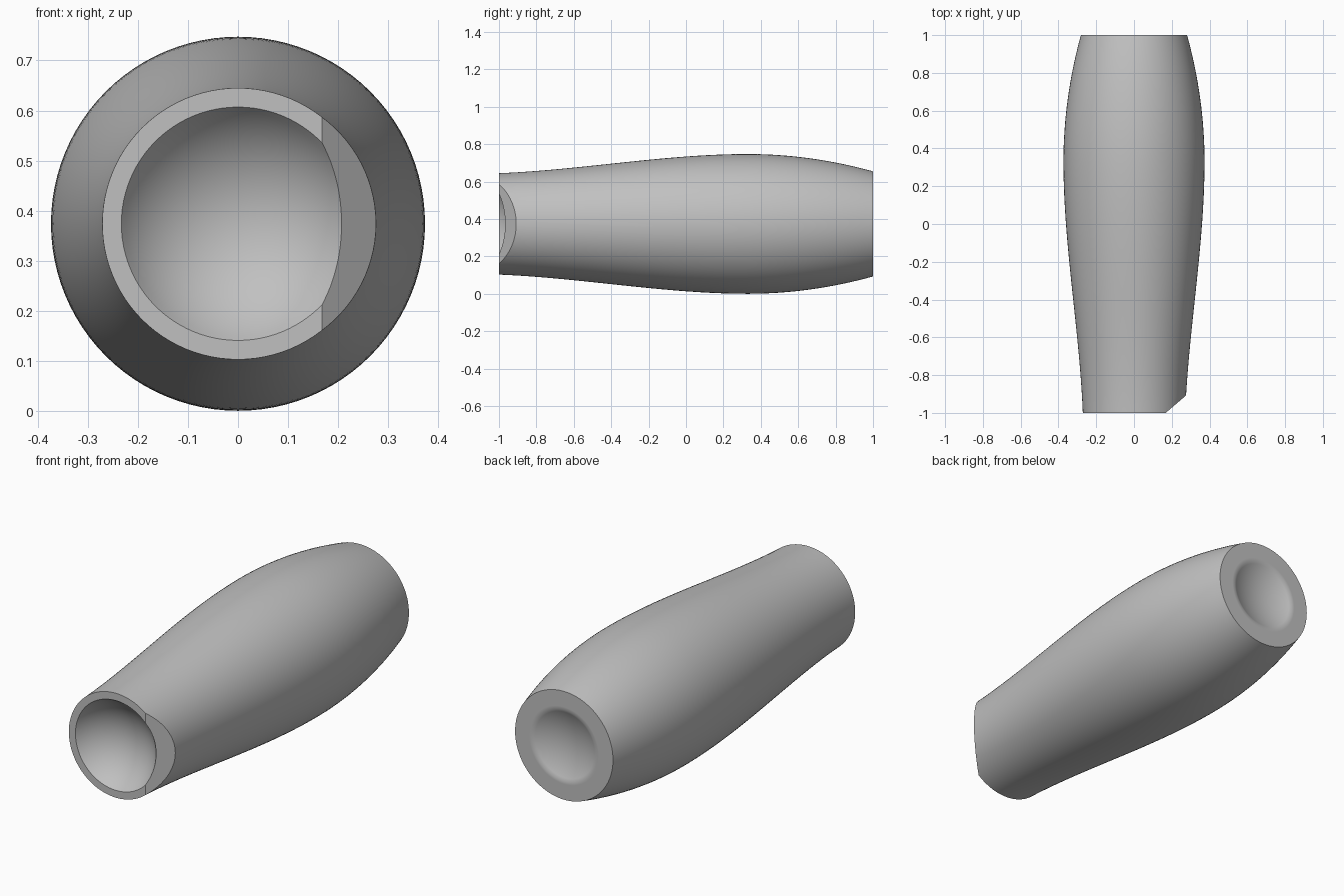
import bpy, bmesh, math
from mathutils import Vector, Matrix

if "Cube" in bpy.data.objects:
    bpy.data.objects.remove(bpy.data.objects["Cube"])

AXIS_Z = 0.374          # height of the long axis
PEAK_Y, PEAK_R = 0.33, 0.3735
FRONT_R, BACK_R = 0.271, 0.281


def outer_radius(y):
    """Barrel outline: S-curve up to the widest point, then a rounded fall."""
    if y < PEAK_Y:
        length = PEAK_Y + 1
        t = (y + 1) / length
        return (FRONT_R + (PEAK_R - FRONT_R) * (3 * t * t - 2 * t ** 3)
                + 0.04 * length * t * (1 - t) ** 2)
    return PEAK_R - (PEAK_R - BACK_R) * ((y - PEAK_Y) / (1 - PEAK_Y)) ** 2


def dish(rim, depth, steps):
    """(radius, depth) points of a spherical hollow, from centre to rim."""
    big = (rim * rim + depth * depth) / (2 * depth)
    top = math.asin(rim / big)
    return [(big * math.sin(top * i / steps),
             big * math.cos(top * i / steps) - (big - depth))
            for i in range(steps + 1)]


# Profile: front bowl, front rim, outer wall, back rim, shallow back dish
profile = [(r, -1 + d) for r, d in dish(0.233, 0.125, 16)]
profile += [(outer_radius(-1 + 2 * i / 48), -1 + 2 * i / 48) for i in range(49)]
profile += [(0.2, 1)]
profile += [(r, 1 - d) for r, d in reversed(dish(0.185, 0.045, 12))]

# Turn the profile around the long axis
bm = bmesh.new()
verts = [bm.verts.new((r, y, AXIS_Z)) for r, y in profile]
edges = [bm.edges.new(pair) for pair in zip(verts, verts[1:])]
bmesh.ops.spin(bm, geom=verts + edges, cent=(0, 0, AXIS_Z), axis=(0, 1, 0),
               angle=math.tau, steps=96, use_merge=True)
bmesh.ops.remove_doubles(bm, verts=bm.verts[:], dist=1e-5)

# Slice off the right front corner and close the cut with one flat face
cut = bmesh.ops.bisect_plane(bm, geom=bm.verts[:] + bm.edges[:] + bm.faces[:],
                             dist=1e-6, plane_co=(0.168, -1, AXIS_Z),
                             plane_no=Vector((0.09, -0.105, 0)).normalized(),
                             clear_outer=True)
rim = [e for e in cut["geom_cut"] if isinstance(e, bmesh.types.BMEdge)]
bmesh.ops.triangle_fill(bm, edges=rim, use_beauty=True)
bmesh.ops.recalc_face_normals(bm, faces=bm.faces[:])

mesh = bpy.data.meshes.new("barrel_grip")
bm.to_mesh(mesh)
bm.free()
grip = bpy.data.objects.new("barrel_grip", mesh)
bpy.context.collection.objects.link(grip)

grey = bpy.data.materials.new("plain grey")
grey.diffuse_color = (0.53, 0.53, 0.53, 1)
grey.use_nodes = True
grey.node_tree.nodes["Principled BSDF"].inputs["Base Color"].default_value = grey.diffuse_color
mesh.materials.append(grey)

bpy.context.view_layer.objects.active = grip
grip.select_set(True)
bpy.ops.object.shade_smooth_by_angle(angle=math.radians(30))
